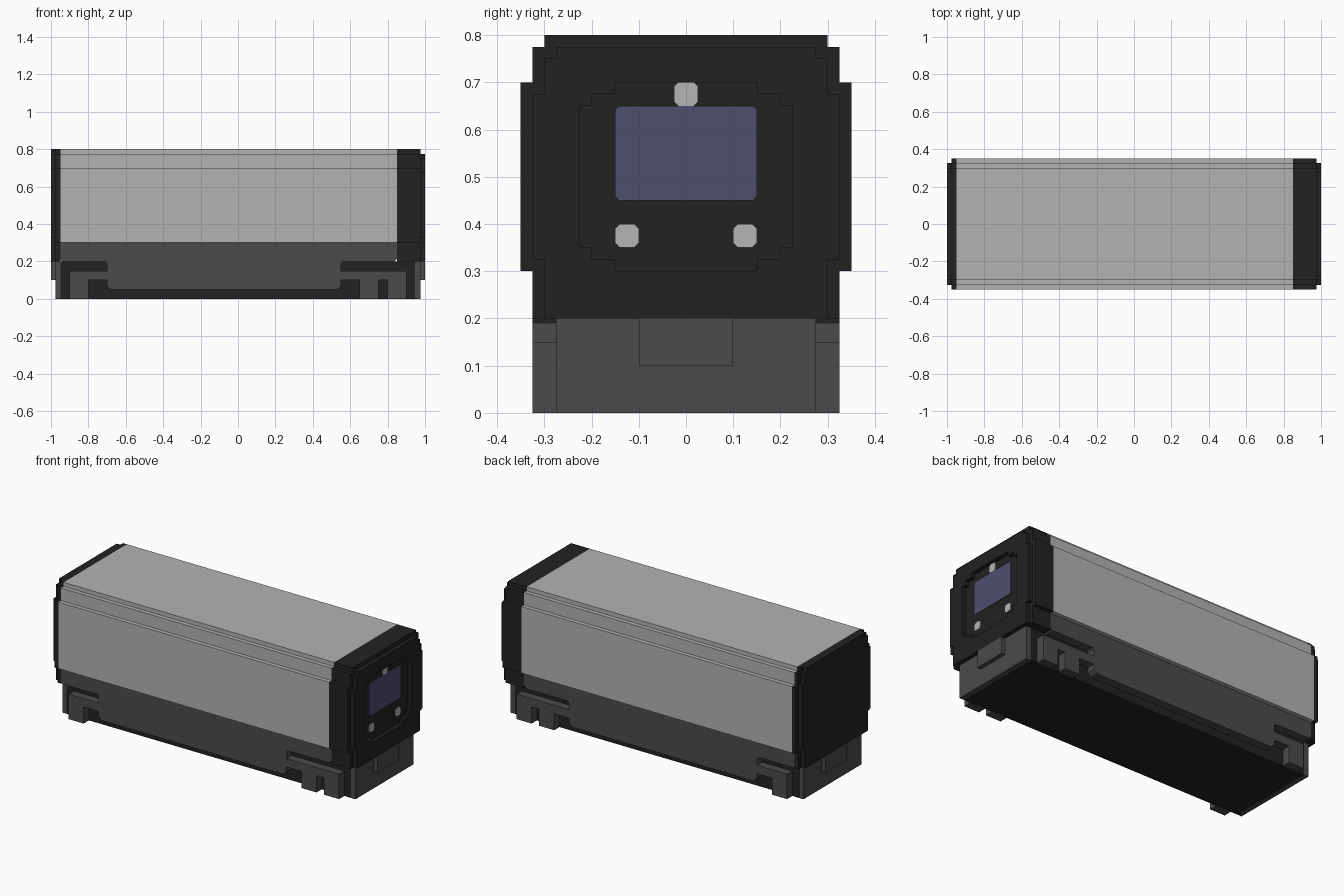
import bpy, bmesh

old = bpy.data.objects.get("Cube")
if old:
    bpy.data.objects.remove(old, do_unlink=True)


def material(name, r, g, b):
    m = bpy.data.materials.new(name)
    m.diffuse_color = (r, g, b, 1)
    m.use_nodes = True
    bsdf = next(n for n in m.node_tree.nodes if n.type == 'BSDF_PRINCIPLED')
    bsdf.inputs["Base Color"].default_value = (r, g, b, 1)
    return m


LIGHT = material("light grey", 0.45, 0.45, 0.45)
BLACK = material("near black", 0.016, 0.016, 0.016)
GREY = material("dark grey", 0.07, 0.07, 0.07)
GLASS = material("blue glass", 0.077, 0.077, 0.152)
LAMP = material("lamp white", 0.46, 0.46, 0.46)


def prism(name, polys, axis, a, b, mat):
    """Extrude 2D outlines from a to b; axis 'x' uses (y, z), axis 'y' uses (x, z)."""
    bm = bmesh.new()
    for pts in polys:
        co = [(a, p, q) if axis == 'x' else (p, a, q) for p, q in pts]
        face = bm.faces.new([bm.verts.new(c) for c in co])
        out = bmesh.ops.extrude_face_region(bm, geom=[face])
        verts = [v for v in out["geom"] if isinstance(v, bmesh.types.BMVert)]
        bmesh.ops.translate(bm, verts=verts,
                            vec=(b - a, 0, 0) if axis == 'x' else (0, b - a, 0))
    bmesh.ops.recalc_face_normals(bm, faces=bm.faces)
    me = bpy.data.meshes.new(name)
    bm.to_mesh(me)
    bm.free()
    me.materials.append(mat)
    ob = bpy.data.objects.new(name, me)
    bpy.context.collection.objects.link(ob)
    return ob


def rect(u0, u1, v0, v1):
    return [(u0, v0), (u1, v0), (u1, v1), (u0, v1)]


def clipped(u0, u1, v0, v1, c):
    return [(u0 + c, v0), (u1 - c, v0), (u1, v0 + c), (u1, v1 - c),
            (u1 - c, v1), (u0 + c, v1), (u0, v1 - c), (u0, v0 + c)]


def steps(levels):
    """Right half outline, bottom to top, from (half width, z0, z1) levels."""
    return [(w, z) for w, z0, z1 in levels for z in (z0, z1)]


def mirrored(half):
    return half + [(-y, z) for y, z in reversed(half)]


def flip(half):
    return [(-y, z) for y, z in half]


# Stepped body shell
shell = [(0.35, 0.3, 0.7), (0.325, 0.7, 0.775), (0.3, 0.775, 0.8)]
prism("body_shell", [mirrored(steps(shell))], 'x', -0.95, 0.85, LIGHT)

# Dark cab and tail caps
cap = mirrored(steps([(0.325, 0.2, 0.3)] + shell))
prism("cab", [cap], 'x', 0.85, 0.975, BLACK)
prism("tail_cap", [cap], 'x', -0.975, -0.95, BLACK)
tail = steps([(0.3, 0.2, 0.325), (0.325, 0.325, 0.7),
              (0.3, 0.7, 0.775), (0.275, 0.775, 0.8)])
prism("tail_panel", [mirrored(tail)], 'x', -1.0, -0.975, BLACK)

# Raised frame around the recessed windscreen area
outer = steps([(0.3, 0.2, 0.325), (0.325, 0.325, 0.675),
               (0.3, 0.675, 0.75), (0.275, 0.75, 0.775)])
inner = steps([(0.15, 0.3, 0.325), (0.2, 0.325, 0.35), (0.225, 0.35, 0.65),
               (0.2, 0.65, 0.675), (0.15, 0.675, 0.7)])
half_ring = ([(0, 0.2)] + outer + [(0, 0.775), (0, 0.7)]
             + inner[::-1] + [(0, 0.3)])
prism("cab_frame", [half_ring, flip(half_ring)], 'x', 0.975, 1.0, BLACK)

# Windscreen and lamps as thin plates
prism("windscreen", [clipped(-0.15, 0.15, 0.45, 0.65, 0.008)], 'x', 0.975, 0.98, GLASS)
prism("top_lamp", [clipped(-0.025, 0.025, 0.65, 0.7, 0.008)], 'x', 0.975, 0.981, LAMP)
for side, y in (("right", -0.125), ("left", 0.125)):
    prism(side + "_headlamp", [clipped(y - 0.025, y + 0.025, 0.35, 0.4, 0.01)],
          'x', 0.975, 0.98, LAMP)

# Underframe, end beams and couplers
prism("chassis", [rect(-0.275, 0.275, 0, 0.2)], 'x', -0.95, 0.945, BLACK)
for end, s in (("front", 1), ("rear", -1)):
    prism(end + "_end_beam", [rect(-0.275, 0.275, 0, 0.2)], 'x',
          0.945 * s, 0.975 * s, GREY)
    prism(end + "_coupler", [rect(-0.1, 0.1, 0.1, 0.2)], 'x',
          0.975 * s, 1.0 * s, GREY)

# Skirt across the full width, cut away over the running gear
skirt = [(-0.95, 0.3), (-0.95, 0.21), (-0.94, 0.2), (-0.71, 0.2), (-0.7, 0.19),
         (-0.7, 0.07), (-0.68, 0.05), (0.53, 0.05), (0.55, 0.07), (0.55, 0.19),
         (0.56, 0.2), (0.835, 0.2), (0.85, 0.215), (0.85, 0.3)]

# Running gear side frames: horizontal bar with hanging feet
rear_gear = [(-0.9, 0), (-0.8, 0), (-0.8, 0.1), (-0.7, 0.1), (-0.7, 0.15), (-0.9, 0.15)]
front_gear = [(0.55, 0.1), (0.65, 0.1), (0.65, 0), (0.75, 0), (0.75, 0.1), (0.8, 0.1),
              (0.8, 0), (0.9, 0), (0.9, 0.15), (0.55, 0.15)]
for side, s in (("right", -1), ("left", 1)):
    prism(side + "_skirt", [skirt], 'y', 0.275 * s, 0.325 * s, GREY)
    prism(side + "_rear_side_frame", [rear_gear], 'y', 0.275 * s, 0.325 * s, GREY)
    prism(side + "_front_side_frame", [front_gear], 'y', 0.275 * s, 0.325 * s, GREY)
